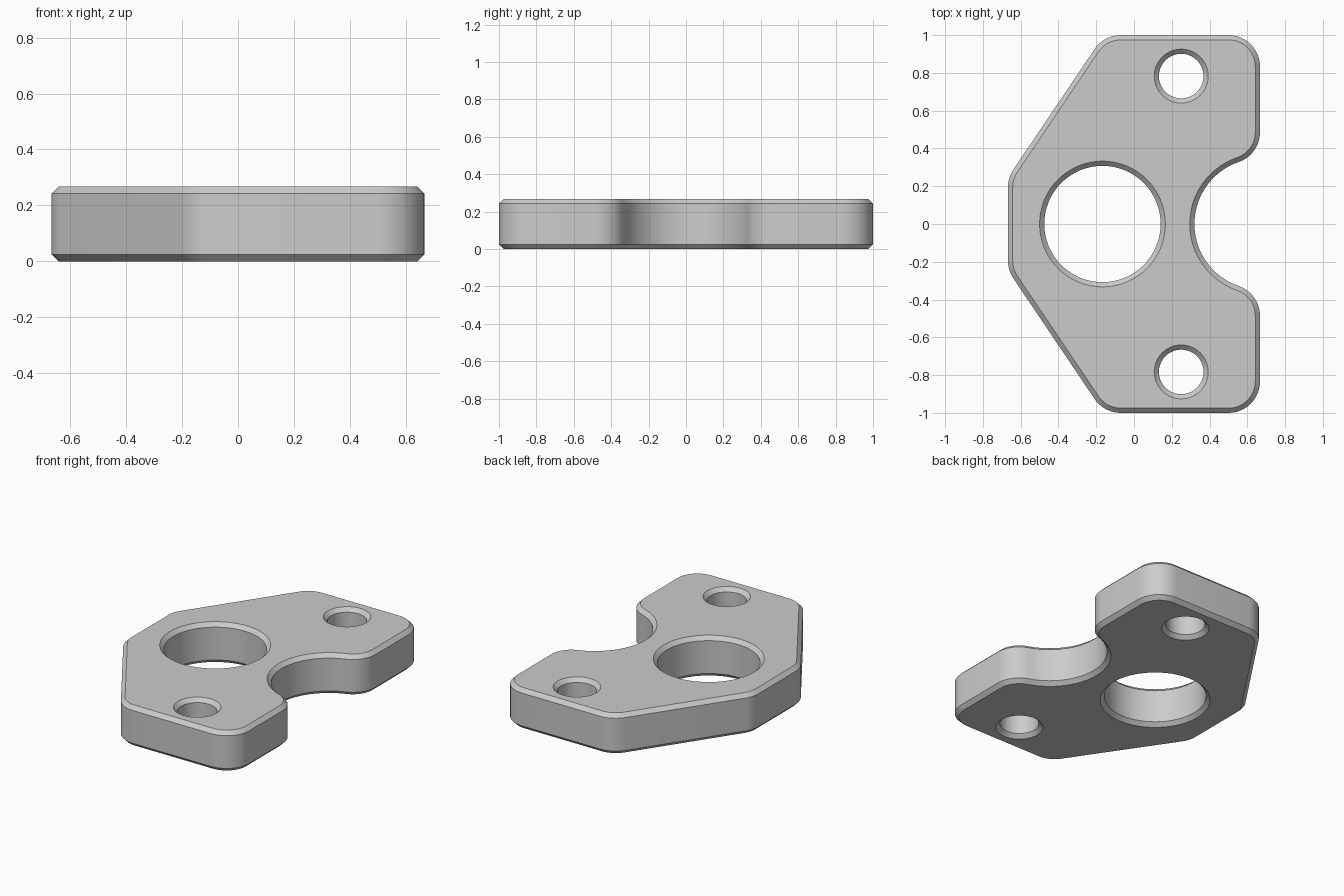
import bpy
import bmesh
from math import cos, sin, atan2, degrees, radians, hypot, sqrt
from mathutils import Vector

HEIGHT = 0.267
CHAMFER = 0.025
CORNER = 0.167
HALF_WIDTH = 0.667
NOTCH = 0.347

cube = bpy.data.objects.get("Cube")
if cube:
    bpy.data.objects.remove(cube, do_unlink=True)


def arc(cx, cy, r, start, end, steps):
    """Points along an arc, angles in degrees."""
    angles = [radians(start + (end - start) * i / steps) for i in range(steps + 1)]
    return [Vector((cx + r * cos(a), cy + r * sin(a))) for a in angles]


def inset(loop, distance):
    """Move each point to the left of the travel direction, into the material."""
    result = []
    for i, p in enumerate(loop):
        a = (p - loop[i - 1]).normalized()
        b = (loop[(i + 1) % len(loop)] - p).normalized()
        na, nb = Vector((-a.y, a.x)), Vector((-b.y, b.x))
        result.append(p + (na + nb) * distance / (1 + na.dot(nb)))
    return result


# Plate outline: back half, counter-clockwise from the notch, then mirrored
inner_x = HALF_WIDTH - CORNER
lip_y = sqrt((NOTCH + CORNER) ** 2 - CORNER ** 2)
lip_angle = degrees(atan2(lip_y, -CORNER))
slope = degrees(atan2(0.43, 0.638))
slant = 180 - slope
half = arc(HALF_WIDTH, 0, NOTCH, 180, lip_angle, 18)
half += arc(inner_x, lip_y, CORNER, lip_angle - 180, 0, 10)[1:]
half += arc(inner_x, 1 - CORNER, CORNER, 0, 90, 12)
half += arc(-0.07, 1 - CORNER, CORNER, 90, slant, 8)
half += arc(-inner_x, 0.195, CORNER, slant, 180, 6)
outline = half + [Vector((p.x, -p.y)) for p in reversed(half[1:])]

# Holes run clockwise so that the material stays on the left
loops = [outline]
for x, y, r, sides in ((-0.167, 0, 0.308, 64), (0.25, 0.783, 0.118, 40), (0.25, -0.783, 0.118, 40)):
    loops.append(arc(x, y, r, 360, 0, sides)[:-1])

# Chamfered walls for every loop, then caps with the holes left open
bm = bmesh.new()
cap_edges = {"bottom": [], "top": []}
for loop in loops:
    narrow = inset(loop, CHAMFER)
    levels = [(narrow, 0), (loop, CHAMFER), (loop, HEIGHT - CHAMFER), (narrow, HEIGHT)]
    rings = [[bm.verts.new((p.x, p.y, z)) for p in pts] for pts, z in levels]
    n = len(loop)
    for low, high in zip(rings, rings[1:]):
        for i in range(n):
            j = (i + 1) % n
            bm.faces.new((low[i], low[j], high[j], high[i]))
    for name, ring in (("bottom", rings[0]), ("top", rings[-1])):
        cap_edges[name] += [bm.edges.get((ring[i - 1], ring[i])) for i in range(n)]
for edges in cap_edges.values():
    bmesh.ops.triangle_fill(bm, edges=edges, use_beauty=True)
bmesh.ops.recalc_face_normals(bm, faces=bm.faces[:])

mesh = bpy.data.meshes.new("bracket_plate")
bm.to_mesh(mesh)
bm.free()
plate = bpy.data.objects.new("bracket_plate", mesh)
bpy.context.collection.objects.link(plate)

# Plain grey material
grey = bpy.data.materials.new("plain_grey")
grey.use_nodes = True
colour = (0.6, 0.6, 0.6, 1)
grey.diffuse_color = colour
grey.node_tree.nodes["Principled BSDF"].inputs["Base Color"].default_value = colour
mesh.materials.append(grey)

# Smooth curved walls with crisp chamfer edges
bpy.ops.object.select_all(action="DESELECT")
plate.select_set(True)
bpy.context.view_layer.objects.active = plate
bpy.ops.object.shade_smooth_by_angle(angle=radians(30))
